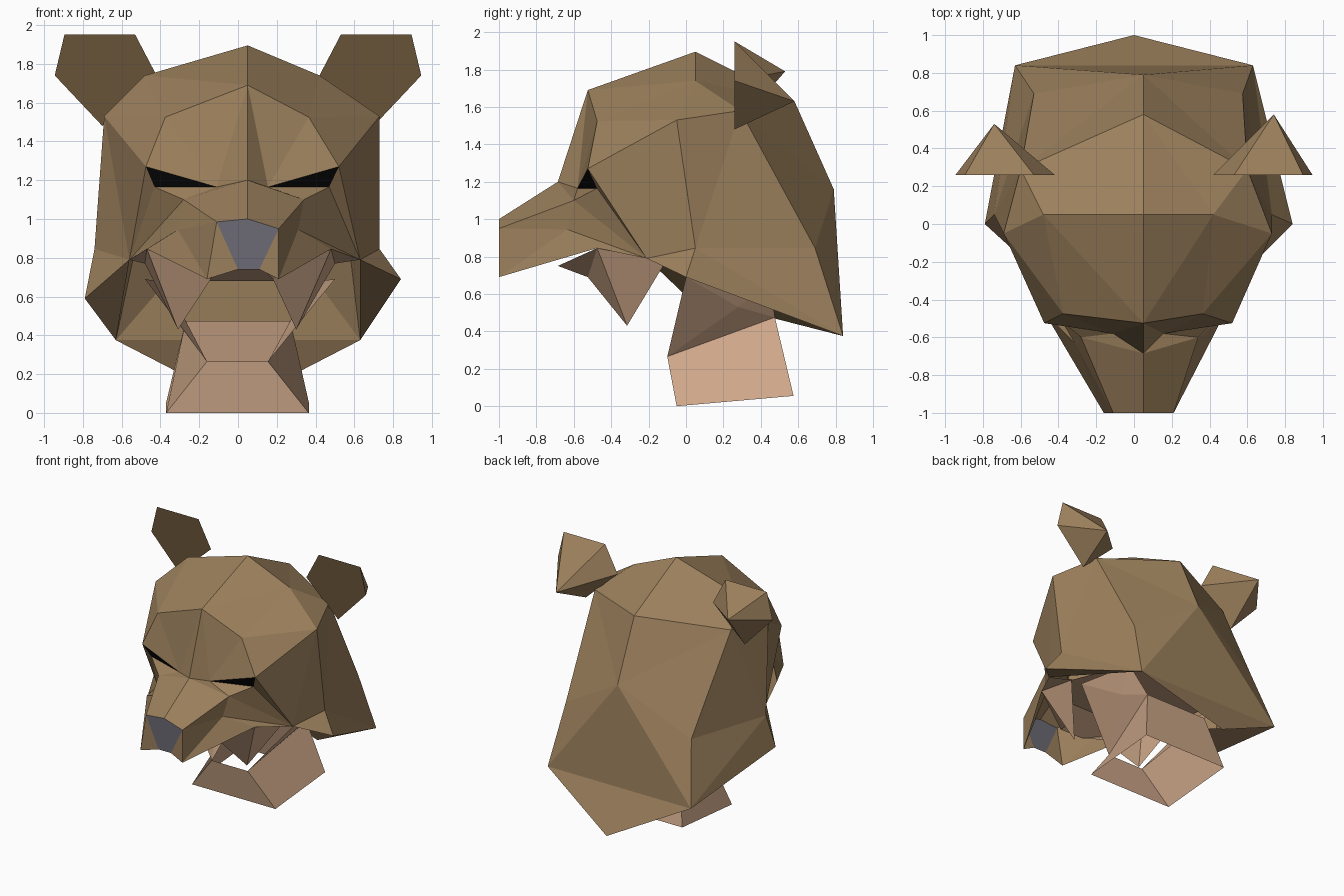
import bpy, bmesh

if "Cube" in bpy.data.objects:
    bpy.data.objects.remove(bpy.data.objects["Cube"])


def material(name, rgb):
    m = bpy.data.materials.new(name)
    m.diffuse_color = (*rgb, 1)
    m.use_nodes = True
    m.node_tree.nodes["Principled BSDF"].inputs["Base Color"].default_value = m.diffuse_color
    return m


BROWN = material("brown fur", (0.33, 0.215, 0.107))
DARK = material("dark brown inner ear", (0.138, 0.088, 0.039))
TAN = material("tan skin", (0.62, 0.39, 0.25))
GREY = material("grey nose", (0.15, 0.142, 0.175))
BLACK = material("black eyes", (0.003, 0.003, 0.003))

# Landmarks on the centre line: (x, y, z)
MID = {
    "crown": (.05, .05, 1.895), "forehead": (.05, -.525, 1.69),
    "bridge": (.05, -.685, 1.2), "nose": (.05, -1, 1.0),
    "back_top": (.05, .58, 1.63), "back": (.05, .79, 1.16),
    "nape": (0, 1.0, .05),
}
# Landmarks on both sides: (x right, x left, y, z) or (..., z right, z left)
PAIR = {
    "upper": (.42, -.48, .05, 1.74), "front": (.365, -.375, -.475, 1.525),
    "brow": (.52, -.475, -.525, 1.27), "temple": (.73, -.69, -.05, 1.53),
    "rear": (.60, -.60, .29, 1.58), "rear_mid": (.575, -.53, .69, .845),
    "rear_low": (.63, -.63, .84, .375), "cheek": (.73, -.74, .05, .845),
    "tip": (.84, -.79, 0, .69, .59), "jowl": (.63, -.56, -.21, .79),
    "eye_in": (.155, -.11, -.58, 1.165), "eye_out": (.47, -.43, -.475, 1.165),
    "lid": (.34, -.28, -.6, 1.1), "snout": (.31, -.31, -.635, .945),
    "jaw": (.48, -.47, -.475, .845), "nostril": (.21, -.11, -1, .95, .985),
    "lip": (.21, -.16, -1, .69), "nose_low": (.11, 0, -1, .74),
}
MOUTH = {
    "palate": (.12, -.08, -.685, .75), "fang": (.30, -.31, -.315, .43),
    "gum_low": (.18, -.14, -.525, .69), "throat": (.42, -.42, .45, .68),
    "gum": (.5, -.48, -.11, .77), "jaw_top": (.5, -.48, 0, .69),
    "chin": (.155, -.16, -.1, .265), "base_front": (.365, -.37, -.05, 0),
    "base_back": (.365, -.37, .575, .055), "neck_top": (.27, -.27, .475, .475),
    "jaw_back": (.35, -.35, .28, .53),
}
PAIR.update(MOUTH)


def point(name, side):
    """A landmark; a leading - takes it from the other side."""
    if name.startswith("-"):
        name, side = name[1:], 1 - side
    if name in MID:
        return MID[name]
    p = PAIR[name]
    return (p[side], p[2], p[-1] if side else p[3])


def finish(name, bm, *mats):
    bmesh.ops.recalc_face_normals(bm, faces=bm.faces)
    me = bpy.data.meshes.new(name)
    bm.to_mesh(me)
    bm.free()
    for m in mats:
        me.materials.append(m)
    ob = bpy.data.objects.new(name, me)
    bpy.context.collection.objects.link(ob)


def build(name, mat, both=(), once=()):
    """Mesh from faces written as landmark names; 'both' is made per side."""
    bm = bmesh.new()
    verts = {}

    def face(text, side):
        loop = []
        for n in text.split():
            co = point(n, side)
            if co not in verts:
                verts[co] = bm.verts.new(co)
            loop.append(verts[co])
        bm.faces.new(loop[::-1] if side else loop)

    for text in both:
        face(text, 0)
        face(text, 1)
    for text in once:
        face(text, 0)
    finish(name, bm, mat)


# Skull, cheeks, face and muzzle as one open shell
SKULL = ["crown upper forehead", "forehead upper front",
         "upper temple front", "front temple brow",
         "crown back_top upper", "upper back_top rear",
         "upper rear temple", "back_top back rear",
         "rear back rear_mid", "rear_mid back rear_low"]
CHEEKS = ["brow temple jowl", "brow jowl eye_out",
          "temple cheek jowl", "jowl cheek tip",
          "temple rear cheek", "cheek rear rear_mid",
          "cheek rear_mid rear_low", "cheek rear_low tip",
          "jowl tip rear_low"]
MUZZLE = ["forehead front eye_in", "forehead eye_in bridge",
          "eye_in front brow", "eye_in eye_out lid",
          "eye_out jowl lid", "bridge eye_in lid",
          "bridge lid nostril nose", "lid snout nostril",
          "lid jowl snout", "snout jowl jaw",
          "nostril snout lip", "snout jaw lip",
          "nostril lip nose_low"]
build("head", BROWN, SKULL + CHEEKS + MUZZLE,
      ["back -rear_low rear_low", "rear_low -rear_low nape"])

# Eyes and nose
build("eyes", BLACK, ["brow eye_out eye_in"])
build("nose", GREY, once=["nose -nostril -nose_low nose_low nostril"])

# Roof of the mouth and fangs
build("mouth", TAN,
      ["jaw fang gum", "jaw palate gum_low", "jaw gum_low fang",
       "jaw gum jowl"],
      ["palate -palate -jaw jaw", "jaw -jaw -gum gum",
       "gum -gum -throat throat"])

# Lower jaw running into the open neck
build("neck", TAN,
      ["chin base_front base_back neck_top", "chin neck_top jaw_back",
       "chin jaw_back jaw_top", "jaw_back neck_top throat",
       "jaw_back throat jaw_top"],
      ["chin -chin -base_front base_front",
       "neck_top base_back -base_back -neck_top"])

# Ears: flat five-sided dark front drawn back to a point
OUTLINE = [(.42, 1.74), (.53, 1.95), (.895, 1.95), (.945, 1.74), (.70, 1.48)]
for side, s, apex in (("right", 1, (.74, .58, 1.63)),
                      ("left", -1, (-.74, .53, 1.79))):
    bm = bmesh.new()
    ring = [bm.verts.new((s * x, .26, z)) for x, z in OUTLINE]
    top = bm.verts.new(apex)
    bm.faces.new(ring).material_index = 1
    for i in range(5):
        bm.faces.new((ring[i], ring[(i + 1) % 5], top))
    finish(side + "_ear", bm, BROWN, DARK)
